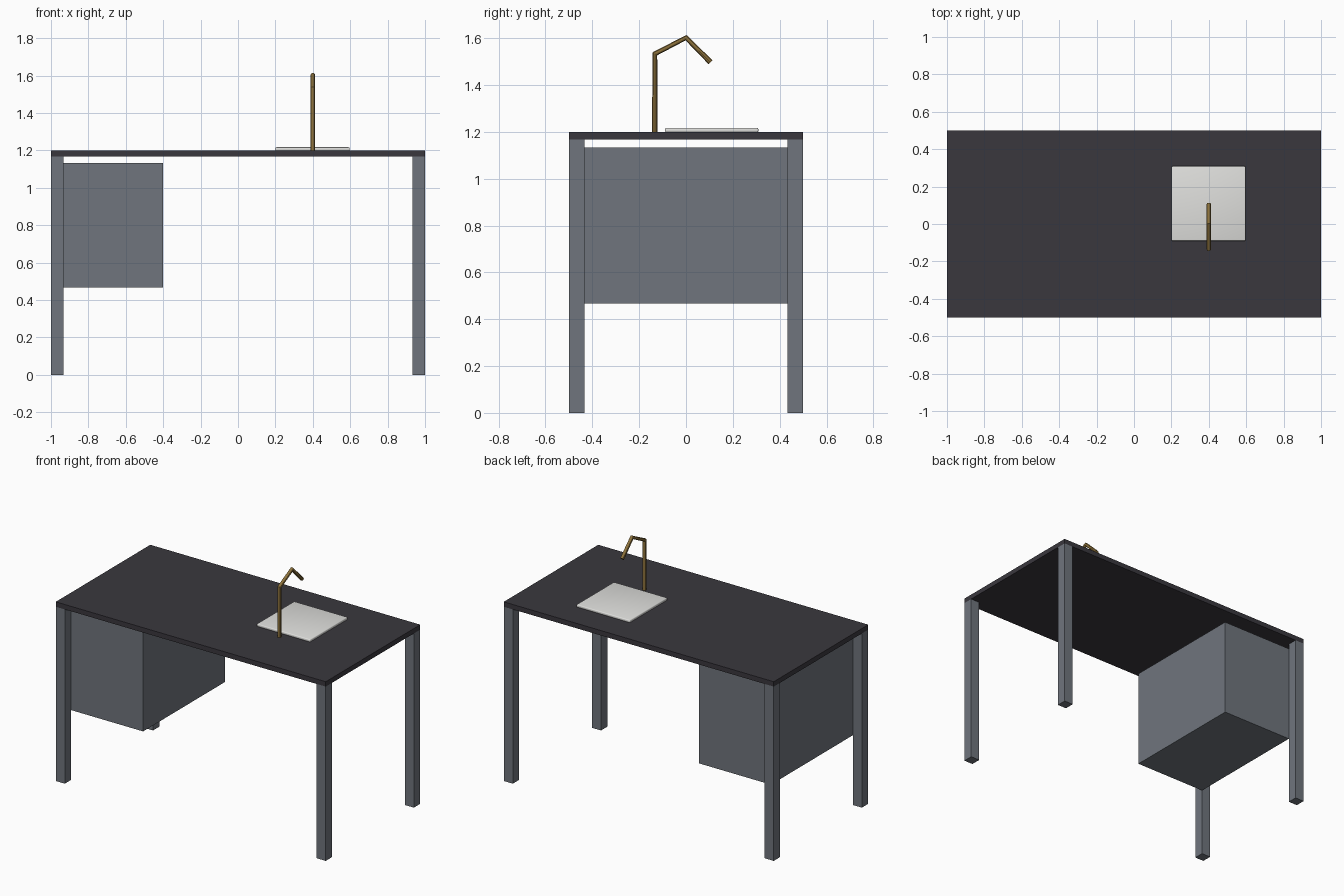
import bpy
import bmesh

if "Cube" in bpy.data.objects:
    bpy.data.objects.remove(bpy.data.objects["Cube"], do_unlink=True)


def material(name, color, metallic=0.0):
    m = bpy.data.materials.new(name)
    m.use_nodes = True
    m.diffuse_color = (*color, 1)
    m.node_tree.nodes["Principled BSDF"].inputs["Base Color"].default_value = (*color, 1)
    return m


steel = material("grey_steel", (0.16, 0.178, 0.205))
dark = material("dark_worktop", (0.042, 0.039, 0.048))
white = material("off_white", (0.75, 0.75, 0.73))
brass = material("brass", (0.27, 0.17, 0.045))


def box(name, low, high, mat, bevel=0.0):
    """Box between two opposite corners, optionally with rounded edges."""
    mesh = bpy.data.meshes.new(name)
    bm = bmesh.new()
    bmesh.ops.create_cube(bm, size=1)
    for v in bm.verts:
        v.co = [a + (c + 0.5) * (b - a) for a, b, c in zip(low, high, v.co)]
    bm.to_mesh(mesh)
    bm.free()
    obj = bpy.data.objects.new(name, mesh)
    bpy.context.collection.objects.link(obj)
    mesh.materials.append(mat)
    if bevel:
        mod = obj.modifiers.new("Rounded edges", "BEVEL")
        mod.width = bevel
        mod.segments = 3
        mesh.shade_smooth()
    return obj


# Worktop and the four legs under its corners
LEG = 0.067
UNDERSIDE = 1.167
box("worktop", (-1, -0.5, UNDERSIDE), (1, 0.5, 1.2), dark)
for x, side in ((-1, "right"), (1 - LEG, "left")):
    for y, end in ((-0.5, "front"), (0.5 - LEG, "back")):
        box(f"{end}_{side}_leg", (x, y, 0), (x + LEG, y + LEG, UNDERSIDE), steel)

# Cabinet hung between the right legs
box("cabinet", (-1 + LEG, -0.5 + LEG, 0.467), (-0.4, 0.5 - LEG, 1.133), steel)

# Thin slab lying on the worktop
box("white_slab", (0.2, -0.09, 1.198), (0.597, 0.309, 1.217), white, bevel=0.006)

# Bent spout as one round tube
path = [(-0.133, 1.19), (-0.133, 1.533), (0, 1.602), (0.105, 1.497)]
curve = bpy.data.curves.new("spout", "CURVE")
curve.dimensions = "3D"
curve.bevel_depth = 0.0125
curve.bevel_resolution = 3
curve.use_fill_caps = True
spline = curve.splines.new("POLY")
spline.points.add(len(path) - 1)
for point, (y, z) in zip(spline.points, path):
    point.co = (0.4, y, z, 1)
spout = bpy.data.objects.new("spout", curve)
bpy.context.collection.objects.link(spout)
curve.materials.append(brass)
bpy.ops.object.select_all(action="DESELECT")
spout.select_set(True)
bpy.context.view_layer.objects.active = spout
bpy.ops.object.convert(target="MESH")
bpy.ops.object.shade_smooth_by_angle()
